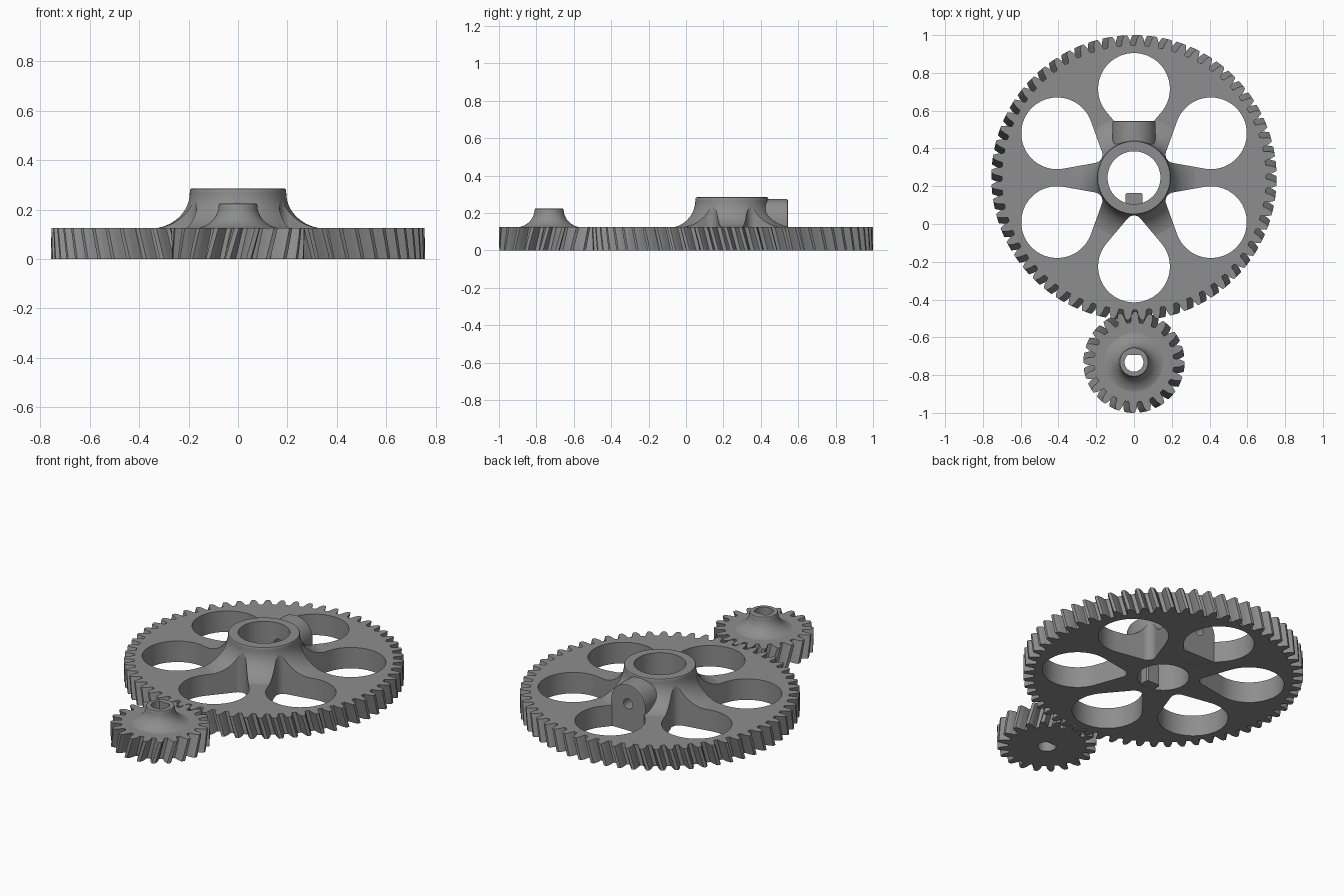
import bpy, bmesh
from math import sin, cos, pi, tan, radians, asin

if "Cube" in bpy.data.objects:
    bpy.data.objects.remove(bpy.data.objects["Cube"])

steel = bpy.data.materials.new("plain grey")
steel.use_nodes = True
steel.diffuse_color = (0.27, 0.27, 0.27, 1)
steel.node_tree.nodes["Principled BSDF"].inputs["Base Color"].default_value = steel.diffuse_color

THICK = 0.125
HELIX = tan(radians(15))


def loft(name, rings):
    """Closed solid through rings of equal point count, capped at both ends."""
    bm = bmesh.new()
    loops = [[bm.verts.new(p) for p in ring] for ring in rings]
    n = len(loops[0])
    for a, b in zip(loops, loops[1:]):
        for i in range(n):
            j = (i + 1) % n
            bm.faces.new((a[i], a[j], b[j], b[i]))
    bm.faces.new(loops[0][::-1])
    bm.faces.new(loops[-1])
    bmesh.ops.recalc_face_normals(bm, faces=bm.faces[:])
    mesh = bpy.data.meshes.new(name)
    bm.to_mesh(mesh)
    bm.free()
    mesh.materials.append(steel)
    obj = bpy.data.objects.new(name, mesh)
    bpy.context.collection.objects.link(obj)
    return obj


def lathe(name, profile, n):
    return loft(name, [[(r * cos(2 * pi * i / n), r * sin(2 * pi * i / n), z)
                        for i in range(n)] for r, z in profile])


def prism(name, outline, z0, z1):
    return loft(name, [[(x, y, z) for x, y in outline] for z in (z0, z1)])


def combine(target, tool, operation):
    mod = target.modifiers.new(operation, 'BOOLEAN')
    mod.operation, mod.solver, mod.object = operation, 'EXACT', tool
    bpy.context.view_layer.objects.active = target
    bpy.ops.object.modifier_apply(modifier=mod.name)
    bpy.data.objects.remove(tool)


def helical_gear(name, teeth, root, pitch, tip, phase, hand):
    step = 2 * pi / teeth
    half = [(-.36, root), (-.31, root + .008), (-.25, pitch), (-.18, (pitch + tip) / 2), (-.11, tip)]
    tooth = half + [(-a, r) for a, r in reversed(half)]
    rings = []
    for k in range(6):
        z = THICK * k / 5
        turn = phase + hand * z * HELIX / pitch
        rings.append([(r * cos((t + a) * step + turn), r * sin((t + a) * step + turn), z)
                      for t in range(teeth) for a, r in tooth])
    return loft(name, rings)


def hub(base, rise_r, rise_z, top, n):
    """Concave flare rising to a collar with a softened top edge."""
    neck, z0 = base - rise_r, THICK - .003
    profile = [(base, THICK / 2)]
    for k in range(15):
        a = pi / 2 * k / 14
        profile.append((base - rise_r * sin(a), z0 + rise_z * (1 - cos(a))))
    profile += [(neck, top - .008), (neck - .003, top - .002), (neck - .009, top)]
    return lathe("hub", profile, n)


def finish(obj, y):
    obj.location.y = y
    bpy.ops.object.select_all(action='DESELECT')
    obj.select_set(True)
    bpy.context.view_layer.objects.active = obj
    bpy.ops.object.shade_smooth_by_angle(angle=radians(28))
    obj.modifiers.new("even_normals", 'WEIGHTED_NORMAL').keep_sharp = True


# Large wheel with flared hub
wheel = helical_gear("large_gear", 60, .70, .731, .755, 0, -1)
combine(wheel, hub(.36, .165, .145, .285, 96), 'UNION')

# Six tapered openings between the spokes
far, big, near, small = .47, .19, .245, .045
lean = asin((big - small) / (far - near))
reach = pi / 2 + lean
for s in range(6):
    outline = []
    for k in range(41):
        a = -reach + 2 * reach * k / 40
        outline.append((far + big * cos(a), big * sin(a)))
    for k in range(13):
        a = reach + (2 * pi - 2 * reach) * k / 12
        outline.append((near + small * cos(a), small * sin(a)))
    t = pi / 6 + s * pi / 3
    outline = [(x * cos(t) - y * sin(t), x * sin(t) + y * cos(t)) for x, y in outline]
    combine(wheel, prism("opening_cutter", outline, -.1, .5), 'DIFFERENCE')

# Arched clamp boss on the back of the hub, with softened outer edge
def arch(w, y):
    pts = [(w * cos(pi * k / 24), y, .16 + w * sin(pi * k / 24)) for k in range(25)]
    return pts + [(-w, y, .001), (w, y, .001)]

boss = loft("boss", [arch(.115, .15), arch(.115, .292), arch(.112, .298), arch(.107, .30)])
combine(wheel, boss, 'UNION')

# Shaft bore, screw hole and key
combine(wheel, lathe("bore_cutter", [(.14, -.1), (.14, .5)], 72), 'DIFFERENCE')
screw = loft("screw_cutter", [[(.03 * cos(pi * k / 12), y, .16 + .03 * sin(pi * k / 12))
                               for k in range(24)] for y in (.05, .4)])
combine(wheel, screw, 'DIFFERENCE')
key = prism("key", [(-.045, -.15), (.045, -.15), (.045, -.088), (.037, -.08),
                    (-.037, -.08), (-.045, -.088)], .001, .12)
combine(wheel, key, 'UNION')
finish(wheel, .245)

# Small pinion with its own flared hub and flatted bore
pinion = helical_gear("small_gear", 20, .211, .244, .268, pi / 20, 1)
combine(pinion, hub(.185, .107, .095, .225, 64), 'UNION')
flat = .038
limit = asin(flat / .05)
bore = [(.05 * cos(a), .05 * sin(a)) for a in
        [pi - limit + (pi + 2 * limit) * k / 36 for k in range(37)]]
combine(pinion, prism("pinion_bore_cutter", bore, -.1, .5), 'DIFFERENCE')
finish(pinion, -.732)
